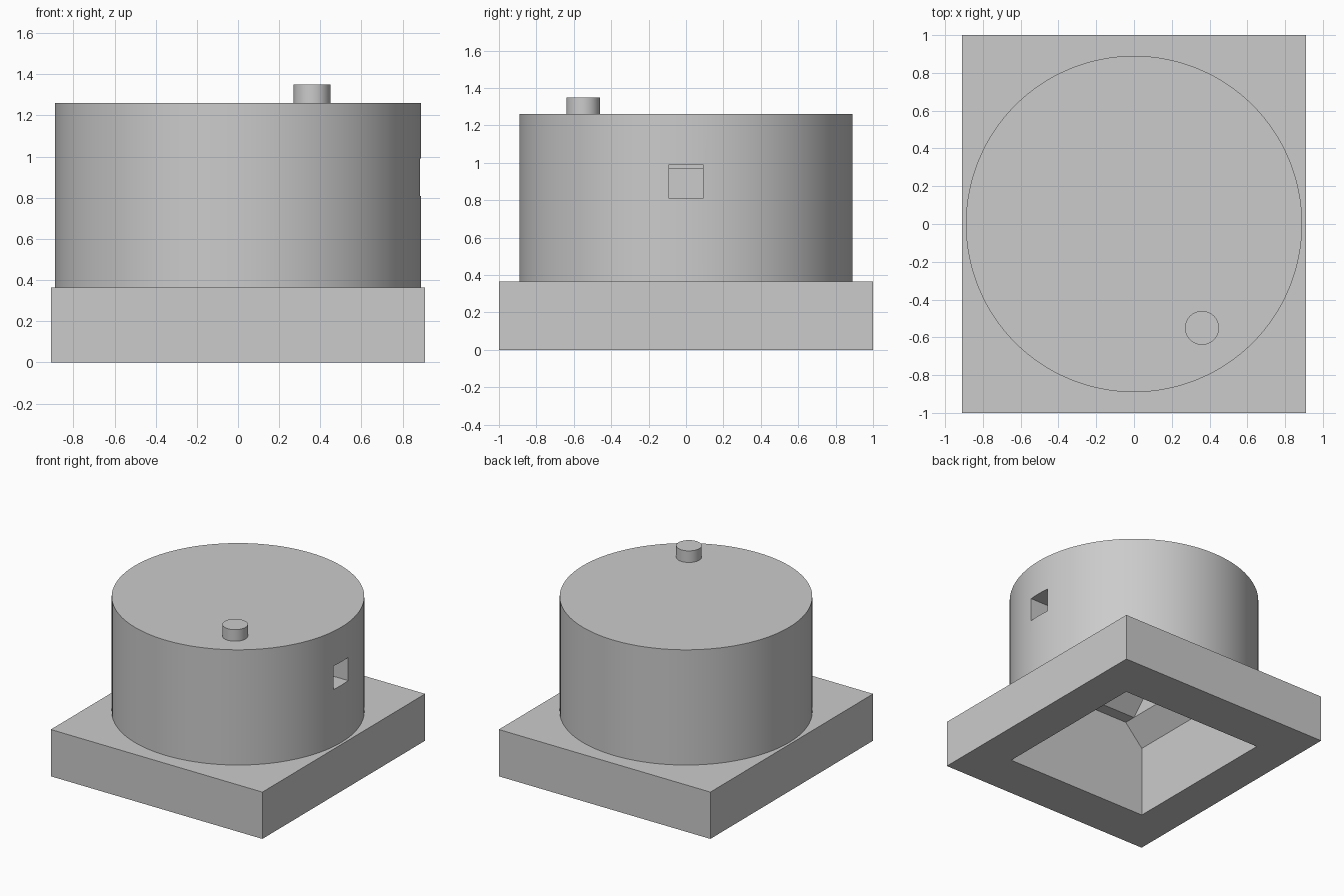
import bpy, bmesh, math

cube = bpy.data.objects.get("Cube")
if cube:
    bpy.data.objects.remove(cube, do_unlink=True)

grey = bpy.data.materials.new("plain_grey")
grey.use_nodes = True
colour = (0.6, 0.6, 0.6, 1)
grey.diffuse_color = colour
grey.node_tree.nodes["Principled BSDF"].inputs["Base Color"].default_value = colour


def finish(name, bm):
    bmesh.ops.recalc_face_normals(bm, faces=bm.faces)
    mesh = bpy.data.meshes.new(name)
    bm.to_mesh(mesh)
    bm.free()
    obj = bpy.data.objects.new(name, mesh)
    bpy.context.collection.objects.link(obj)
    mesh.materials.append(grey)
    return obj


def loft(name, sections):
    """Closed solid through centred rectangles given as (half_x, half_y, z)."""
    bm = bmesh.new()
    rings = [[bm.verts.new((sx * hx, sy * hy, z))
              for sx, sy in ((-1, -1), (1, -1), (1, 1), (-1, 1))]
             for hx, hy, z in sections]
    for low, high in zip(rings, rings[1:]):
        for i in range(4):
            j = (i + 1) % 4
            bm.faces.new((low[i], low[j], high[j], high[i]))
    bm.faces.new(rings[0][::-1])
    bm.faces.new(rings[-1])
    return finish(name, bm)


def cylinder(name, radius, x, y, z0, z1, sides):
    bm = bmesh.new()
    bmesh.ops.create_cone(bm, cap_ends=True, segments=sides, radius1=radius,
                          radius2=radius, depth=z1 - z0)
    bmesh.ops.translate(bm, vec=(x, y, (z0 + z1) / 2), verts=bm.verts)
    return finish(name, bm)


def cut(target, cutter):
    mod = target.modifiers.new(cutter.name, "BOOLEAN")
    mod.operation = "DIFFERENCE"
    mod.solver = "EXACT"
    mod.object = cutter
    cutter.hide_render = True
    cutter.display_type = "WIRE"


# Outer parts
base = loft("base_block", [(0.91, 1, 0), (0.91, 1, 0.364)])
drum = cylinder("drum", 0.89, 0, 0, 0.364, 1.26, 128)
pin = cylinder("top_pin", 0.09, 0.36, -0.55, 1.26, 1.35, 48)

# Hollow inside: straight opening, side slopes, then a narrower tapered roof
opening = loft("opening_cutter", [(0.61, 0.64, -0.1), (0.61, 0.64, 0.55),
                                  (0.46, 0.64, 0.71)])
roof = loft("roof_cutter", [(0.46, 0.55, 0.65), (0.46, 0.55, 0.71),
                            (0.46, 0.29, 0.97)])
window = loft("window_cutter", [(0.35, 0.09, 0.808), (0.35, 0.09, 0.99)])
window.location.x = 0.65

cut(base, opening)
for cutter in (opening, roof, window):
    cut(drum, cutter)

# Bake the cuts into the meshes and drop the cutters
bpy.context.view_layer.update()
graph = bpy.context.evaluated_depsgraph_get()
for part in (base, drum):
    baked = bpy.data.meshes.new_from_object(part.evaluated_get(graph))
    part.modifiers.clear()
    part.data = baked
for cutter in (opening, roof, window):
    bpy.data.objects.remove(cutter, do_unlink=True)

# Smooth round walls, sharp edges
bpy.ops.object.select_all(action="DESELECT")
for part in (drum, pin):
    part.select_set(True)
bpy.context.view_layer.objects.active = drum
bpy.ops.object.shade_smooth_by_angle(angle=math.radians(30))
